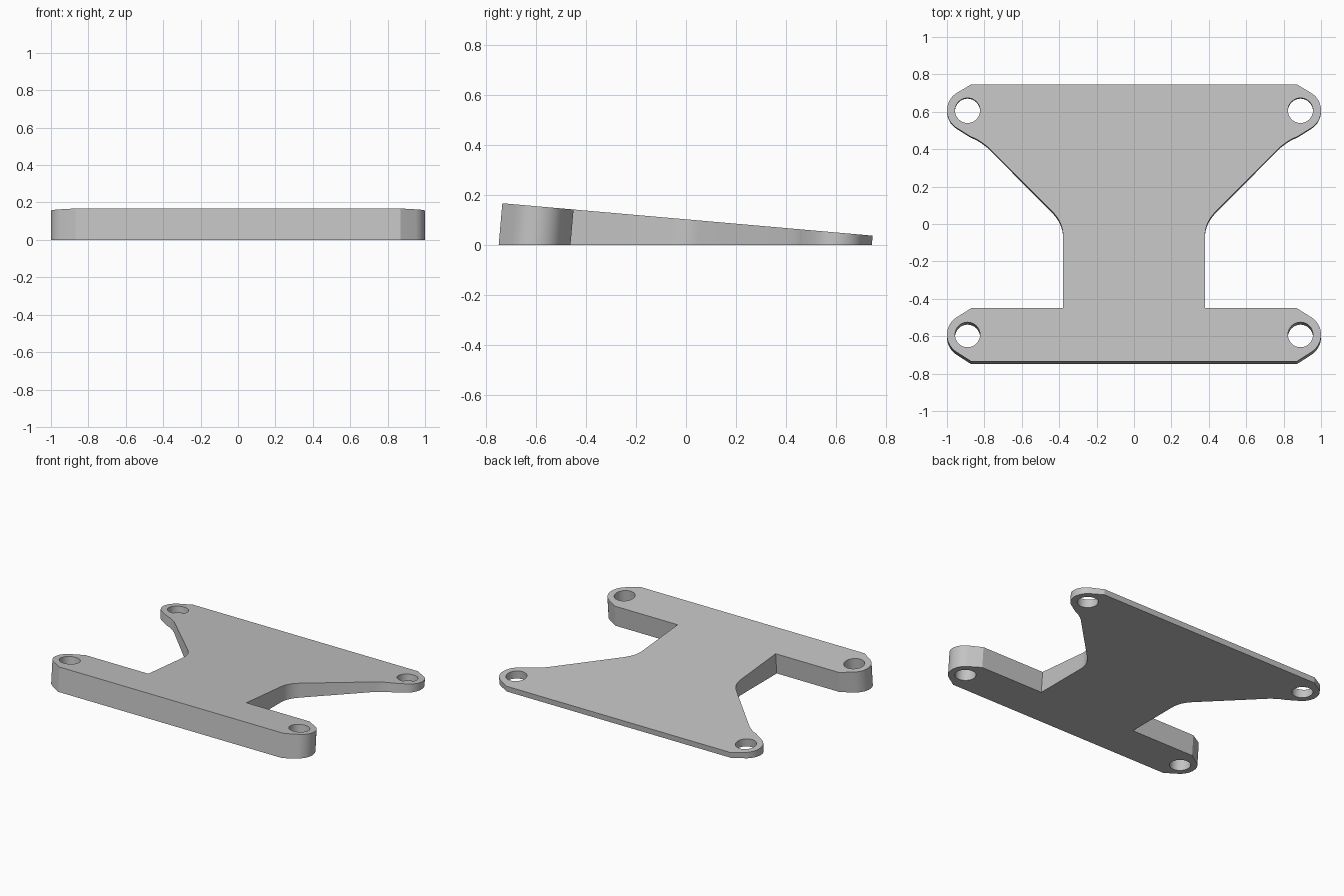
import bpy, bmesh, math
from mathutils import Vector

cube = bpy.data.objects.get("Cube")
if cube:
    bpy.data.objects.remove(cube)

TILT = math.tan(math.radians(5))      # slope of the top face
FRONT, REAR, HEIGHT = -0.735, 0.747, 0.168
HOLE_X, HOLE_R, LOBE_R = 0.89, 0.067, 0.11
REAR_HOLE, FRONT_HOLE = 0.607, -0.592


def arc(cx, cy, r, start, end, n):
    """Points on an arc, angles in degrees."""
    angles = [math.radians(start + (end - start) * i / n) for i in range(n + 1)]
    return [(cx + r * math.cos(a), cy + r * math.sin(a)) for a in angles]


def bend(a, b, c, n=8):
    """Rounded corner from a to c, pulled towards b."""
    a, b, c = Vector(a), Vector(b), Vector(c)
    return [tuple(a.lerp(b, i / n).lerp(b.lerp(c, i / n), i / n)) for i in range(n + 1)]


# Half outline, from the rear edge to the front edge
half = [(0.87, REAR)]
half += arc(HOLE_X, REAR_HOLE, LOBE_R, 57, -57, 16)
half += bend((0.87, 0.465), (0.835, 0.455), (0.78, 0.41))
half += bend((0.44, 0.07), (0.38, 0.01), (0.38, -0.06))
half += [(0.38, -0.45), (0.87, -0.45)]
half += arc(HOLE_X, FRONT_HOLE, LOBE_R, 57, -57, 16)
half += [(0.87, FRONT)]
outline = half + [(-x, y) for x, y in reversed(half)]

# Mounting holes
loops = [outline]
for side in (-1, 1):
    for y in (REAR_HOLE, FRONT_HOLE):
        loops.append(arc(side * HOLE_X, y, HOLE_R, 0, 360, 32)[:-1])

# Sloped top face with holes
bm = bmesh.new()
edges = []
for loop in loops:
    verts = [bm.verts.new((x, y, HEIGHT - (y - FRONT) * TILT)) for x, y in loop]
    edges += [bm.edges.new((v, verts[i - 1])) for i, v in enumerate(verts)]
bmesh.ops.triangle_fill(bm, edges=edges, use_beauty=True, normal=(0, 0, 1))

# Walls run square to the slope, down to the flat underside
result = bmesh.ops.extrude_face_region(bm, geom=bm.faces[:], use_keep_orig=True)
for v in result["geom"]:
    if isinstance(v, bmesh.types.BMVert):
        v.co.y -= v.co.z * TILT
        v.co.z = 0
bmesh.ops.recalc_face_normals(bm, faces=bm.faces[:])

mesh = bpy.data.meshes.new("wedge_plate")
bm.to_mesh(mesh)
bm.free()
plate = bpy.data.objects.new("wedge_plate", mesh)
bpy.context.collection.objects.link(plate)

# Plain grey
grey = bpy.data.materials.new("light_grey")
grey.use_nodes = True
colour = (0.55, 0.55, 0.55, 1)
grey.diffuse_color = colour
grey.node_tree.nodes["Principled BSDF"].inputs["Base Color"].default_value = colour
mesh.materials.append(grey)

# Smooth curved walls, sharp rims
bpy.context.view_layer.objects.active = plate
plate.select_set(True)
bpy.ops.object.shade_smooth_by_angle(angle=math.radians(28))
